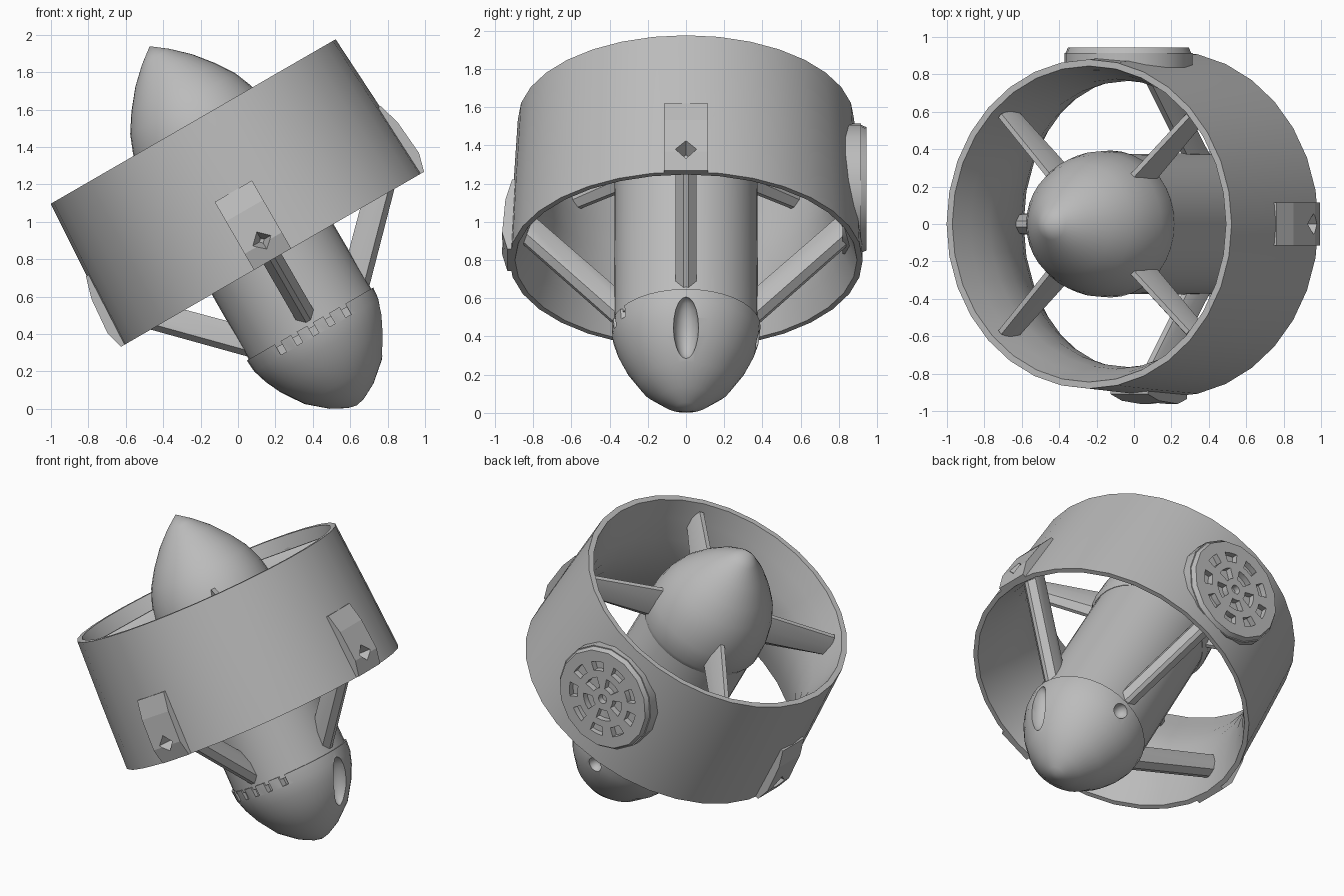
import bpy, bmesh
from math import sin, cos, pi, radians, sqrt
from mathutils import Matrix, Vector

if "Cube" in bpy.data.objects:
    bpy.data.objects.remove(bpy.data.objects["Cube"])

# Everything is built around a local z axis, then tilted by this frame
FRAME = Matrix.Translation((0.185, 0, 0.8)) @ Matrix.Rotation(radians(-30), 4, 'Y')

grey = bpy.data.materials.new("plain_grey")
grey.use_nodes = True
grey.diffuse_color = (0.5, 0.5, 0.5, 1)
grey.node_tree.nodes["Principled BSDF"].inputs["Base Color"].default_value = (0.5, 0.5, 0.5, 1)


def make(name, bm):
    bmesh.ops.remove_doubles(bm, verts=bm.verts, dist=1e-5)
    bmesh.ops.recalc_face_normals(bm, faces=bm.faces)
    mesh = bpy.data.meshes.new(name)
    bm.to_mesh(mesh)
    bm.free()
    mesh.materials.append(grey)
    obj = bpy.data.objects.new(name, mesh)
    bpy.context.collection.objects.link(obj)
    obj.matrix_world = FRAME
    return obj


def smooth(obj, angle=35):
    bpy.ops.object.select_all(action='DESELECT')
    obj.select_set(True)
    bpy.context.view_layer.objects.active = obj
    bpy.ops.object.shade_smooth_by_angle(angle=radians(angle))


def loft(bm, loop_a, loop_b, matrix=Matrix()):
    """Closed solid between two matching outlines."""
    a = [bm.verts.new(matrix @ Vector(p)) for p in loop_a]
    b = [bm.verts.new(matrix @ Vector(p)) for p in loop_b]
    n = len(a)
    for i in range(n):
        bm.faces.new((a[i], a[(i + 1) % n], b[(i + 1) % n], b[i]))
    bm.faces.new(a)
    bm.faces.new(b)


def revolve(name, profile, segments=36):
    """Solid of revolution from a closed (radius, height) outline."""
    bm = bmesh.new()
    verts = [bm.verts.new((r, 0, z)) for r, z in profile]
    n = len(verts)
    edges = [bm.edges.new((verts[i], verts[(i + 1) % n])) for i in range(n)
             if profile[i][0] + profile[(i + 1) % n][0] > 0]
    bmesh.ops.spin(bm, geom=verts + edges, cent=(0, 0, 0), axis=(0, 0, 1),
                   angle=2 * pi, steps=segments, use_merge=False)
    return make(name, bm)


def cut(targets, cutter):
    """Subtract the cutter from each target, then drop the cutter."""
    cutter.hide_render = True
    for obj in targets:
        mod = obj.modifiers.new("cut", 'BOOLEAN')
        mod.operation, mod.solver, mod.object = 'DIFFERENCE', 'EXACT', cutter
        bpy.context.view_layer.update()
        graph = bpy.context.evaluated_depsgraph_get()
        mesh = bpy.data.meshes.new_from_object(obj.evaluated_get(graph))
        obj.modifiers.clear()
        obj.data = mesh
    bpy.data.objects.remove(cutter)


def spun(angle):
    return Matrix.Rotation(angle, 4, 'Z')


def blade(name, angle, inner, outer, half):
    """Radial fin; inner and outer are (radius, low, high)."""
    def section(r, low, high):
        c = high - low
        side = [(low, 0.25), (low + 0.2 * c, 1), (low + 0.6 * c, 0.9), (high, 0.3)]
        return ([(r, half * w, z) for z, w in side]
                + [(r, -half * w, z) for z, w in reversed(side)])
    bm = bmesh.new()
    loft(bm, section(*inner), section(*outer), spun(angle))
    smooth(make(name, bm), 30)


# Duct ring with a narrow throat
ring = revolve("duct_ring", [
    (0.925, 0), (0.905, 0.42), (0.88, 0.85), (0.845, 0.85), (0.81, 0.72),
    (0.775, 0.57), (0.765, 0.43), (0.79, 0.27), (0.84, 0.12), (0.895, 0)], 32)

# Central pod: barrel, lower nose and upper cone
barrel = revolve("pod_barrel", [(0, -0.42), (0.378, -0.42), (0.372, 0.62), (0, 0.62)])
nose = revolve("lower_nose", [
    (0, -0.4), (0.39, -0.4), (0.385, -0.47), (0.36, -0.55), (0.32, -0.635),
    (0.24, -0.755), (0.135, -0.845), (0.05, -0.89), (0, -0.902)])
cone = revolve("upper_cone", [
    (0, 0.58), (0.375, 0.58), (0.393, 0.62), (0.388, 0.75), (0.365, 0.86),
    (0.325, 0.96), (0.26, 1.06), (0.175, 1.165), (0.085, 1.25), (0, 1.315)])
smooth(barrel)
smooth(cone)

# Oval port, small side port and row of seam vents in the lower nose
bm = bmesh.new()
lean = Matrix.Rotation(radians(23), 4, 'Y')
bmesh.ops.create_uvsphere(
    bm, u_segments=16, v_segments=10, radius=1,
    matrix=Matrix.Translation((0.33, 0, -0.6)) @ lean @ Matrix.Diagonal((0.08, 0.066, 0.165, 1)))
bmesh.ops.create_uvsphere(
    bm, u_segments=12, v_segments=8, radius=1,
    matrix=Matrix.Translation((0, 0.385, -0.48)) @ Matrix.Diagonal((0.05, 0.06, 0.05, 1)))
for i in range(-2, 3):
    x = 0.1 * i
    bmesh.ops.create_cube(
        bm, size=1,
        matrix=Matrix.Translation((x, -sqrt(0.39 ** 2 - x * x), -0.42))
        @ Matrix.Diagonal((0.035, 0.07, 0.09, 1)))
cut([nose], make("nose_cutter", bm))
smooth(nose)

# Four slanted lower struts and four upper vanes
for i, side in enumerate(("left", "back", "right", "front")):
    blade("lower_strut_" + side, i * pi / 2, (0.34, -0.42, -0.2), (0.88, 0.13, 0.34), 0.055)
for i in range(4):
    blade("upper_vane_%d" % (i + 1), (i + 0.5) * pi / 2,
          (0.33, 0.6, 0.84), (0.82, 0.64, 0.8), 0.045)

# Raised pads on three sides, each with a diamond socket
pads = []
socket = bmesh.new()
outline = [(0.905, 0), (0.935, 0), (0.962, 0.1), (0.945, 0.3), (0.91, 0.42), (0.885, 0.42)]
for side, angle in (("left", 0), ("right", pi), ("front", -pi / 2)):
    bm = bmesh.new()
    loft(bm, [(r, -0.115, z) for r, z in outline],
         [(r, 0.115, z) for r, z in outline], spun(angle))
    pads.append(make("pad_" + side, bm))

    def diamond(r, s):
        return [(r, s, 0.115), (r, 0, 0.115 + s), (r, -s, 0.115), (r, 0, 0.115 - s)]
    loft(socket, diamond(0.875, 0.015), diamond(0.98, 0.065), spun(angle))
cut([ring] + pads, make("socket_cutter", socket))
smooth(ring)

# Round grille plate on the back with a pattern of recesses
PLATE = Matrix.Translation((0, 0, 0.43))


def arc(r0, r1, a0, a1, y):
    steps = [a0 + (a1 - a0) * k / 3 for k in range(4)]
    return ([(r1 * cos(a), y, r1 * sin(a)) for a in steps]
            + [(r0 * cos(a), y, r0 * sin(a)) for a in reversed(steps)])


def disc(r, y):
    return [(r * cos(k * pi / 8), y, r * sin(k * pi / 8)) for k in range(16)]


bm = bmesh.new()
loft(bm, disc(0.345, 0.82), disc(0.345, 0.915), PLATE)
loft_top = bmesh.new()
plate = make("grille_plate", bm)
loft(loft_top, disc(0.345, 0.9), disc(0.325, 0.945), PLATE)
face = make("grille_face", loft_top)

bm = bmesh.new()
for count, r0, r1, fill in ((9, 0.19, 0.25, 0.55), (5, 0.075, 0.145, 0.6)):
    step = 2 * pi / count
    for i in range(count):
        a0, a1 = i * step, (i + fill) * step
        loft(bm, arc(r0, r1, a0, a1, 0.905), arc(r0, r1, a0, a1, 1), PLATE)
loft(bm, disc(0.03, 0.905), disc(0.03, 1), PLATE)
cut([plate, face], make("grille_cutter", bm))
smooth(plate)
smooth(face)
